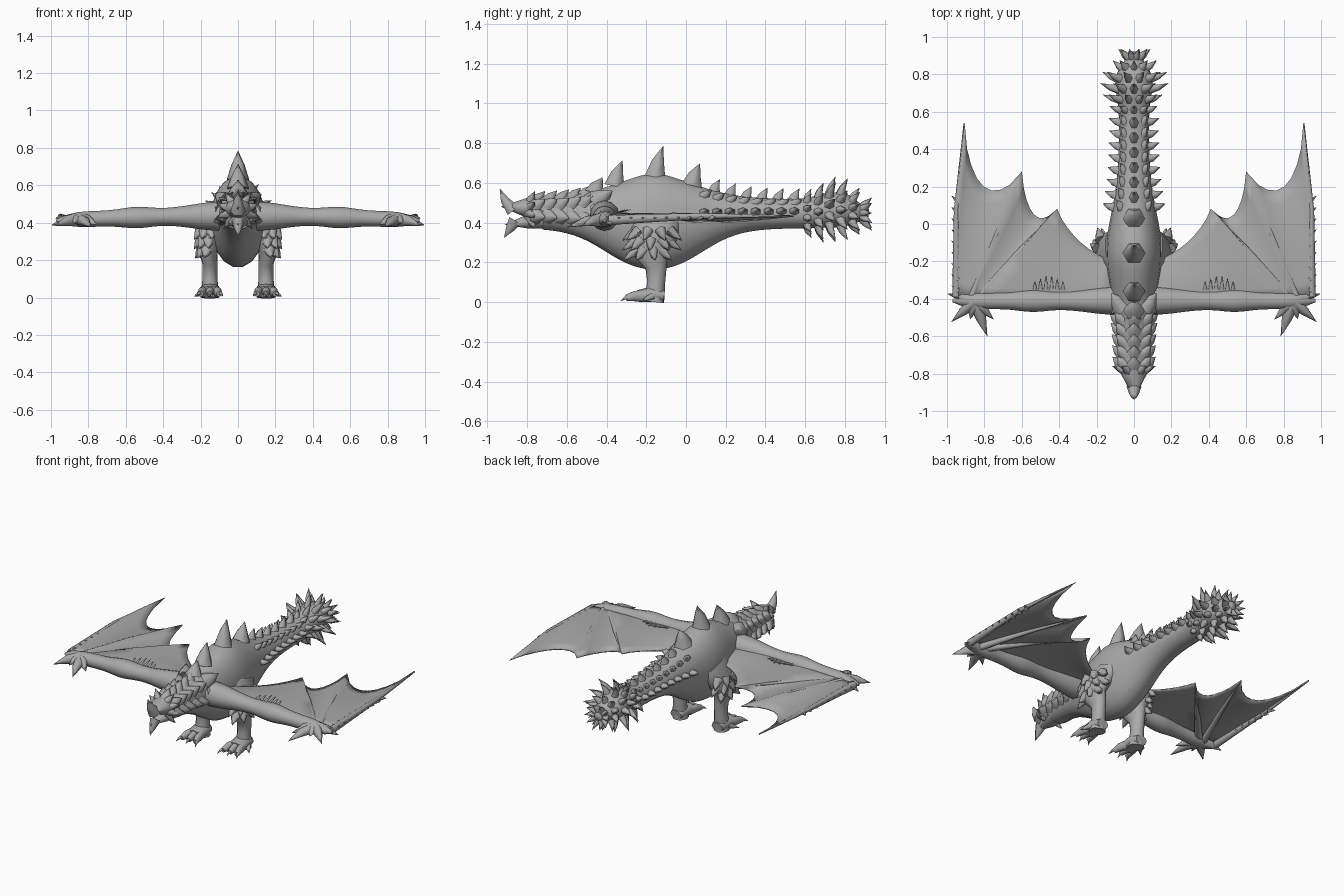
import bpy, bmesh, math, random
from mathutils import Vector

random.seed(4)
cube = bpy.data.objects.get("Cube")
if cube:
    bpy.data.objects.remove(cube)

hide = bpy.data.materials.new("grey hide")
hide.use_nodes = True
hide.diffuse_color = (.4, .4, .4, 1)
hide.node_tree.nodes["Principled BSDF"].inputs["Base Color"].default_value = hide.diffuse_color
RIGHTWARD, BACK, UP = Vector((1, 0, 0)), Vector((0, 1, 0)), Vector((0, 0, 1))


def finish(name, bm, mirror=False, thickness=None):
    """Turn a bmesh into a shaded, optionally mirrored object."""
    bmesh.ops.recalc_face_normals(bm, faces=bm.faces)
    mesh = bpy.data.meshes.new(name)
    bm.to_mesh(mesh)
    bm.free()
    mesh.materials.append(hide)
    part = bpy.data.objects.new(name, mesh)
    bpy.context.collection.objects.link(part)
    bpy.ops.object.select_all(action='DESELECT')
    part.select_set(True)
    bpy.context.view_layer.objects.active = part
    bpy.ops.object.shade_smooth_by_angle(angle=math.radians(65))
    if thickness:
        part.modifiers.new("thickness", 'SOLIDIFY').thickness = thickness
    if mirror:
        part.modifiers.new("mirror", 'MIRROR').use_mirror_merge = False


def tube(bm, stations, sides=12, reference=UP):
    """Skin elliptical rings along stations of (centre, half width, half height)."""
    centres = [Vector(centre) for centre, wide, high in stations]
    rings = []
    for i, (centre, wide, high) in enumerate(stations):
        ahead = centres[min(i + 1, len(centres) - 1)] - centres[max(i - 1, 0)]
        across = ahead.cross(reference).normalized()
        over = across.cross(ahead).normalized()
        ring = []
        for k in range(sides):
            angle = math.tau * k / sides
            offset = across * wide * math.cos(angle) + over * high * math.sin(angle)
            ring.append(bm.verts.new(centres[i] + offset))
        rings.append(ring)
    for first, second in zip(rings, rings[1:]):
        for k in range(sides):
            bm.faces.new((first[k], first[k - 1], second[k - 1], second[k]))
    bm.faces.new(rings[0])
    bm.faces.new(rings[-1])


def spike(bm, base, tip, wide, high, bend=Vector(), waist=.6, sides=6):
    """Slightly bent horn from base to tip."""
    base, tip = Vector(base), Vector(tip)
    middle = base.lerp(tip, .5) + bend
    along_y = abs((tip - base).normalized().y) > .75
    stations = [(base, wide, high), (middle, wide * waist, high * waist), (tip, .001, .001)]
    tube(bm, stations, sides, UP if along_y else BACK)


def bell(value, centre, spread):
    return math.exp(-((value - centre) / spread) ** 2)


def body_section(y):
    """Centre height, half width and half height of the body at y."""
    belly, club = bell(y, -.16, .3), bell(y, .75, .1)
    taper = min(1, math.sqrt(8 * (.92 - y)))
    centre = .445 - .04 * belly + .02 * club
    return centre, (.08 + .07 * belly + .02 * club) * taper, (.075 + .17 * belly + .015 * club) * taper


def body_spike(bm, y, degrees, length, lean, wide, high):
    """Spike on the body skin; the angle is counted from the spine."""
    centre, half_width, half_height = body_section(y)
    outward = RIGHTWARD * math.sin(math.radians(degrees)) + UP * math.cos(math.radians(degrees))
    skin = Vector((outward.x * half_width, y, centre + outward.z * half_height))
    spike(bm, skin - outward * .02, skin + outward * length + BACK * lean, wide, high, BACK * -.006)


# Torso, neck and tail in one skin
bm = bmesh.new()
stations = []
for k in range(42):
    y = -.72 + k * .04
    centre, half_width, half_height = body_section(min(y, .91))
    stations.append(((0, y, centre), half_width, half_height))
tube(bm, stations, sides=18)
finish("body", bm)

# Tall spikes along the spine, then smaller ones down the tail
bm = bmesh.new()
for y, length in ((-.46, .06), (-.36, .11), (-.155, .135), (.03, .09)):
    body_spike(bm, y, 0, length, lean=.04, wide=.06, high=.06)
for k in range(6):
    body_spike(bm, .14 + k * .08, 0, length=.05, lean=.03, wide=.03, high=.04)
finish("back_spikes", bm)

# Overlapping neck scales and the larger shoulder plates
bm = bmesh.new()
for k in range(5):
    for degrees in range(-100, 101, 50):
        body_spike(bm, -.75 + k * .06, degrees, length=.035, lean=.04, wide=.045, high=.045)
for degrees in (-80, -48, 48, 80):
    body_spike(bm, -.44, degrees, length=.05, lean=.07, wide=.06, high=.06)
finish("neck_scales", bm)

# Paired tail spikes
bm = bmesh.new()
for k in range(8):
    y = .09 + k * .065
    for side in (-1, 1):
        body_spike(bm, y, side * 80, length=.055, lean=.02, wide=.025, high=.035)
        body_spike(bm, y, side * 42, length=.025, lean=.04, wide=.025, high=.035)
finish("tail_spikes", bm)

# Spiked tail club, alternate rows staggered
bm = bmesh.new()
for row in range(6):
    y = .61 + row * .055
    for k in range(10):
        length = (.05 + .05 * bell(y, .72, .08)) * random.uniform(.7, 1)
        body_spike(bm, y, (k + row % 2 / 2) * 36, length, lean=.02 + .006 * row, wide=.025, high=.03)
finish("club_spikes", bm)

# Beaked head
bm = bmesh.new()
spike(bm, (0, -.68, .47), (0, -.93, .48), wide=.08, high=.06, waist=.85, sides=10)
finish("skull", bm)
bm = bmesh.new()
spike(bm, (0, -.68, .42), (0, -.91, .39), wide=.07, high=.05, waist=.75, sides=10)
finish("lower_jaw", bm)
bm = bmesh.new()
spike(bm, (0, -.87, .46), (0, -.937, .57), wide=.04, high=.04, bend=BACK * -.01)
finish("nose_horn", bm)
bm = bmesh.new()
spike(bm, (0, -.86, .41), (0, -.915, .325), wide=.035, high=.04)
finish("chin_horn", bm)

# Horns fanned around the cheeks
bm = bmesh.new()
for degrees in range(35, 150, 35):
    outward = RIGHTWARD * math.sin(math.radians(degrees)) + UP * math.cos(math.radians(degrees))
    root = Vector((0, -.79, .46))
    spike(bm, root + outward * .04, root + outward * .12 + BACK * .03, wide=.03, high=.03)
finish("head_horns", bm, mirror=True)


def arm_height(x):
    return .435 - .025 * x * x


# Wing arm: thick shoulder, swollen elbow, rounded wrist
bm = bmesh.new()
stations = []
for k in range(24):
    x = .05 + k * .04
    shoulder, elbow = bell(x, .1, .2), bell(x, .54, .1)
    taper = min(1, math.sqrt(7 * (.975 - x)))
    wide = (.045 + .03 * shoulder + .015 * elbow) * taper
    high = (.042 + .035 * shoulder + .015 * elbow) * taper
    stations.append(((x, -.41, arm_height(x)), wide, high))
tube(bm, stations)
finish("wing_arm", bm, mirror=True)

# Claws fanned from the wrist
bm = bmesh.new()
wrist = Vector((.85, -.41, arm_height(.85)))
for degrees, length in ((14, .15), (-42, .17), (-75, .1), (-109, .2), (-135, .14)):
    heading = RIGHTWARD * math.cos(math.radians(degrees)) + BACK * math.sin(math.radians(degrees))
    tip = wrist + heading * length - UP * length / 5
    spike(bm, wrist, tip, wide=.04, high=.035, bend=UP * .01, waist=.7, sides=8)
finish("wing_claws", bm, mirror=True)

# Wing membrane: three scalloped panels between the finger tips
TIPS = [Vector((.1, -.2, .4)), Vector((.41, .08, .43)), Vector((.6, .28, .43)), Vector((.91, .54, .43))]
PULLS = [Vector((.03, -.04, 0)), Vector((.03, -.13, -.03)), Vector((.05, -.21, -.03))]
FRONT = [.1, .83, .87, .95]
STEPS = 8
bm = bmesh.new()
for panel, pull in enumerate(PULLS):
    columns = []
    for i in range(STEPS + 1):
        across = i / STEPS
        scallop = pull * math.sin(math.pi * across) ** .7
        rear = TIPS[panel].lerp(TIPS[panel + 1], across) + scallop
        front_x = FRONT[panel] + (FRONT[panel + 1] - FRONT[panel]) * across
        front = Vector((front_x, -.4, arm_height(front_x) + .01))
        bow = RIGHTWARD * .02 * across if panel == 2 else Vector()
        column = []
        for k in range(STEPS + 1):
            arch = (UP * .012 + bow) * math.sin(math.pi * k / STEPS)
            column.append(bm.verts.new(front.lerp(rear, k / STEPS) + arch))
        columns.append(column)
    for inner, outer in zip(columns, columns[1:]):
        for k in range(STEPS):
            bm.faces.new((inner[k], outer[k], outer[k + 1], inner[k + 1]))
bmesh.ops.remove_doubles(bm, verts=bm.verts, dist=.001)
finish("wing_membrane", bm, mirror=True, thickness=.008)

# Finger bones carrying the membrane; the outermost bows outward
bm = bmesh.new()
for tip, front_x, bow in zip(TIPS[1:], FRONT[1:], (0, 0, .02)):
    knuckle = Vector((front_x, -.39, arm_height(front_x)))
    spike(bm, knuckle, tip, wide=.022, high=.025, bend=RIGHTWARD * bow + UP * .012, sides=8)
finish("wing_fingers", bm, mirror=True)

# Ragged outer wing edge
bm = bmesh.new()
for k in range(9):
    root = Vector((.94, -.36 + k * .06, .425))
    spike(bm, root, root + RIGHTWARD * .035 + BACK * .03, wide=.018, high=.016)
finish("wing_edge_spikes", bm, mirror=True)

# Tuft of flat scales behind the arm
bm = bmesh.new()
for k in range(6):
    root = Vector((.38 + k * .03, -.35, .45))
    spike(bm, root, root + BACK * (.08 - .015 * abs(k - 2.5)) + UP * .015, wide=.011, high=.006)
finish("wing_tufts", bm, mirror=True)

# Hind leg: heavy thigh, narrow shin
bm = bmesh.new()
tube(bm, [((.1, -.14, .42), .06, .12), ((.15, -.17, .32), .06, .12), ((.16, -.18, .25), .05, .09),
          ((.15, -.15, .18), .04, .055), ((.15, -.15, .1), .04, .045), ((.15, -.16, 0), .05, .05)],
     reference=BACK)
finish("hind_leg", bm, mirror=True)

# Foot with three toes
bm = bmesh.new()
tube(bm, [((.15, -.11, .03), .04, .03), ((.15, -.17, .04), .055, .04), ((.15, -.24, .03), .055, .03)])
for spread in (-1, 0, 1):
    root = Vector((.15 + spread * .03, -.2, .03))
    end = root + RIGHTWARD * spread * .02 - BACK * .1
    tube(bm, [(root, .02, .03), (root.lerp(end, .6), .022, .026), (end - UP * .01, .015, .016)])
finish("foot", bm, mirror=True)

# Toe claws and the outer spur
bm = bmesh.new()
for spread in (-1, 0, 1):
    root = Vector((.15 + spread * .05, -.28, .025))
    spike(bm, root, root + RIGHTWARD * spread * .02 - BACK * .05 - UP * .02, wide=.014, high=.014, bend=UP * .006)
spike(bm, (.19, -.17, .03), (.235, -.22, .005), wide=.02, high=.02)
finish("toe_claws", bm, mirror=True)

# Ragged scales hanging around the thigh
bm = bmesh.new()
for row in range(3):
    for degrees in range(-100 + row * 15, 90, 40):
        outward = Vector((.05 * math.cos(math.radians(degrees)), .09 * math.sin(math.radians(degrees)), 0))
        root = Vector((.15, -.16 - row * .01, .36 - row * .05)) + outward * (1 - row * .1)
        spike(bm, root, root + outward * .8 - UP * .05, wide=.035, high=.03)
finish("thigh_scales", bm, mirror=True)
